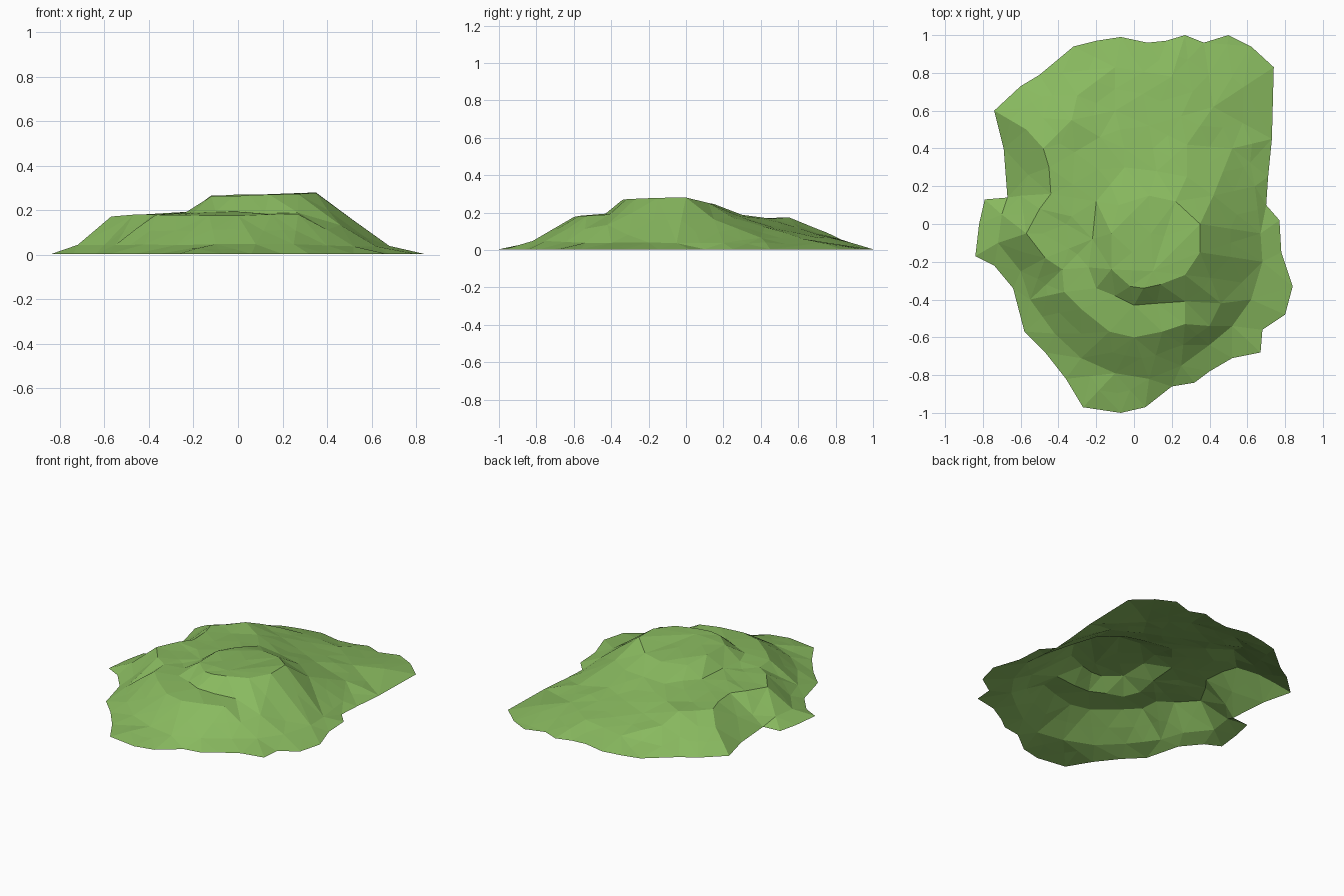
import bpy
import bmesh
import random
from mathutils import Vector
from mathutils.geometry import delaunay_2d_cdt

random.seed(4)
cube = bpy.data.objects.get("Cube")
if cube:
    bpy.data.objects.remove(cube, do_unlink=True)

# Ragged ground line, clockwise from the back
outline = [
    (-.32, .94), (-.2, .97), (-.07, .99), (.07, .96), (.17, .97), (.27, 1),
    (.37, .96), (.5, 1), (.62, .94), (.74, .83), (.73, .45), (.71, .25),
    (.7, .1), (.77, .02), (.78, -.15), (.84, -.33), (.8, -.48), (.68, -.56),
    (.67, -.68), (.52, -.71), (.4, -.78), (.32, -.84), (.2, -.86),
    (.06, -.97), (-.07, -1), (-.27, -.97), (-.36, -.82), (-.47, -.68),
    (-.58, -.57), (-.64, -.34), (-.74, -.22), (-.84, -.17), (-.82, 0),
    (-.79, .13), (-.67, .14), (-.69, .4), (-.74, .6), (-.6, .73), (-.5, .79),
]

# Level lines of the front and sides
front_foot = [
    (.64, .2), (.67, -.05), (.68, -.2), (.62, -.4), (.52, -.54), (.4, -.64),
    (.25, -.75), (.08, -.82), (-.1, -.79), (-.28, -.71), (-.42, -.58),
    (-.55, -.4), (-.6, -.25), (-.72, -.1), (-.7, .05),
]
front_spur = [(.46, -.42), (.4, -.54)]
lower_rim = [
    (.27, -.53), (.15, -.57), (0, -.6), (-.13, -.57), (-.28, -.45),
    (-.37, -.36), (-.38, -.24), (-.47, -.18), (-.57, -.05), (-.5, .08),
    (-.44, .16), (-.45, .3), (-.48, .4),
]
knoll_foot = [
    (.27, -.41), (.12, -.42), (0, -.43), (-.1, -.38),
    (-.2, -.34), (-.24, -.23), (-.22, -.08), (-.2, .12),
]
knoll_rim = [
    (.35, 0), (.35, -.15), (.27, -.27), (.14, -.32), (.1, -.25),
    (.05, -.34), (-.02, -.33), (-.12, -.24), (-.12, -.05),
]
# Lines stepping down the smoother back
knoll_back = [(-.08, .1), (.08, .15), (.22, .12)]
back_slope = [(-.05, .3), (.12, .28), (.28, .25), (.42, .15)]
back_ledge = [(-.33, .55), (-.18, .46), (-.05, .4)]
back_shoulder = [(-.48, .56), (-.3, .68), (-.1, .6), (.08, .52), (.28, .42)]
back_foot = [(-.38, .8), (-.1, .83), (.2, .78), (.42, .62), (.52, .4)]
right_cliff_foot = [(-.6, .15), (-.56, .26), (-.57, .5)]

contours = [
    (outline, .004, .004), (front_foot, .04, .05), (front_spur, .13, .11),
    (lower_rim, .18, .175), (knoll_foot, .19, .19), (knoll_rim, .277, .264),
    (knoll_back, .25, .25), (back_slope, .19, .165), (back_ledge, .17, .17),
    (back_shoulder, .12, .12), (back_foot, .05, .07),
    (right_cliff_foot, .07, .11),
]

# Triangulate the level lines, keeping each as a crease
points, heights, creases = [], [], []
for line, start_height, end_height in contours:
    first = len(points)
    for i, point in enumerate(line):
        blend = i / (len(line) - 1)
        points.append(Vector(point))
        heights.append(start_height + (end_height - start_height) * blend)
        if i:
            creases.append((first + i - 1, first + i))
creases.append((len(outline) - 1, 0))
flat_points, _, triangles, sources, _, _ = delaunay_2d_cdt(
    points, creases, [], 1, 1e-5)

bm = bmesh.new()
for point, source in zip(flat_points, sources):
    bm.verts.new((point.x, point.y, heights[source[0]]))
bm.verts.ensure_lookup_table()
for triangle in triangles:
    bm.faces.new([bm.verts[i] for i in triangle])

# Break up the long facets and roughen the slopes
long_edges = [e for e in bm.edges if e.calc_length() > .21 and not e.is_boundary]
bmesh.ops.subdivide_edges(bm, edges=long_edges, cuts=1)
bmesh.ops.triangulate(bm, faces=bm.faces[:])
for vert in bm.verts:
    if not vert.is_boundary:
        vert.co.z += random.uniform(-.005, .005)
bmesh.ops.recalc_face_normals(bm, faces=bm.faces[:])
if sum(face.normal.z for face in bm.faces) < 0:
    bmesh.ops.reverse_faces(bm, faces=bm.faces[:])

mesh = bpy.data.meshes.new("grassy_hill")
bm.to_mesh(mesh)
bm.free()
hill = bpy.data.objects.new("grassy_hill", mesh)
bpy.context.collection.objects.link(hill)

# Grass colour
grass = bpy.data.materials.new("grass_green")
grass.use_nodes = True
colour = (.25, .49, .115, 1)
grass.diffuse_color = colour
grass.node_tree.nodes["Principled BSDF"].inputs["Base Color"].default_value = colour
mesh.materials.append(grass)
